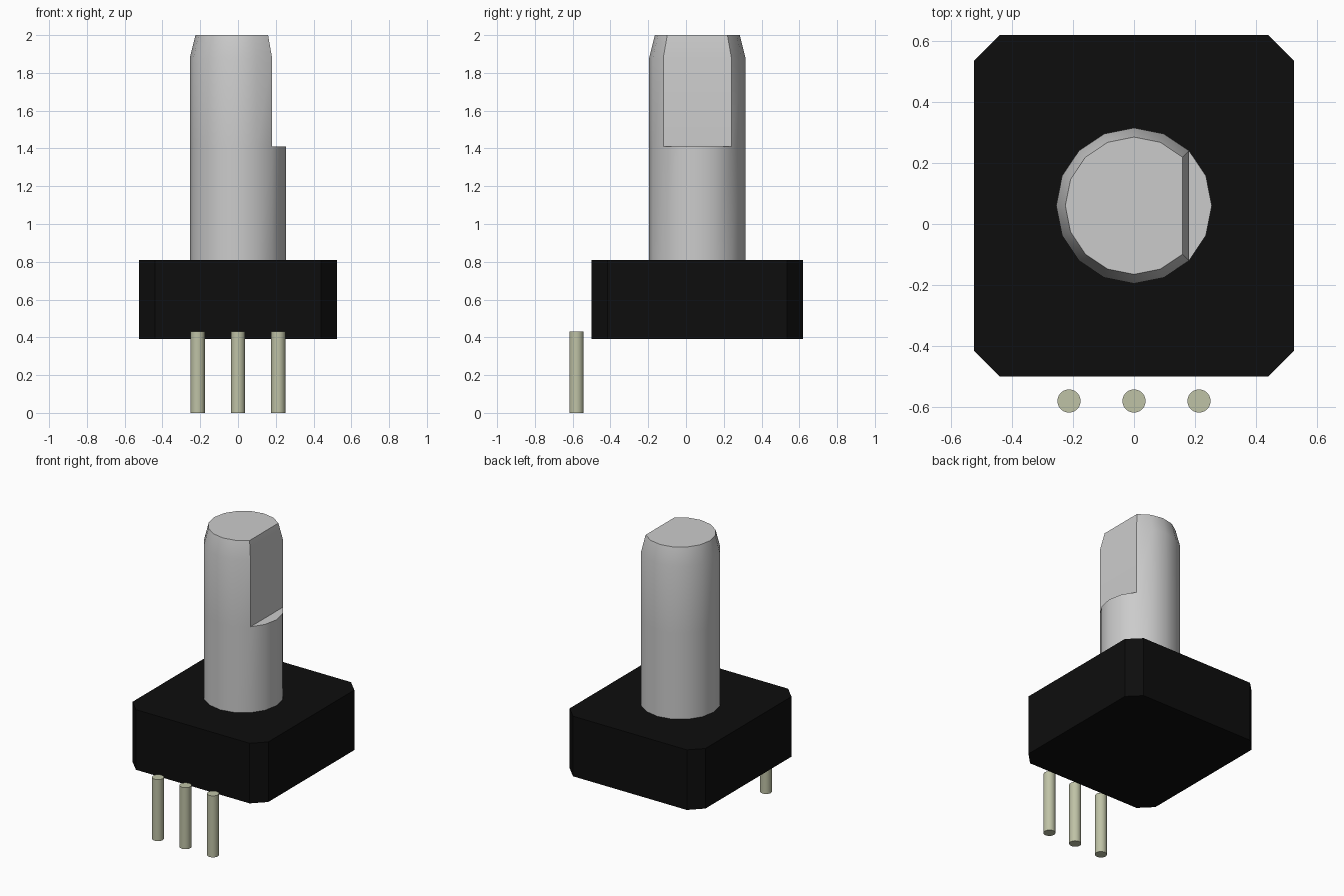
import bpy
import bmesh
import math

cube = bpy.data.objects.get("Cube")
if cube:
    bpy.data.objects.remove(cube, do_unlink=True)


def material(name, rgb, roughness=0.5):
    mat = bpy.data.materials.new(name)
    mat.use_nodes = True
    mat.diffuse_color = (*rgb, 1)
    bsdf = mat.node_tree.nodes["Principled BSDF"]
    bsdf.inputs["Base Color"].default_value = (*rgb, 1)
    bsdf.inputs["Roughness"].default_value = roughness
    return mat


grey = material("shaft grey", (0.60, 0.60, 0.60))
black = material("housing black", (0.004, 0.004, 0.004))
tin = material("pin tin", (0.52, 0.54, 0.38))


def finish(name, bm, mat, smooth=True):
    bmesh.ops.recalc_face_normals(bm, faces=bm.faces)
    mesh = bpy.data.meshes.new(name)
    bm.to_mesh(mesh)
    bm.free()
    mesh.materials.append(mat)
    obj = bpy.data.objects.new(name, mesh)
    bpy.context.collection.objects.link(obj)
    if smooth:
        bpy.ops.object.select_all(action="DESELECT")
        obj.select_set(True)
        bpy.context.view_layer.objects.active = obj
        bpy.ops.object.shade_smooth_by_angle(angle=math.radians(30))
    return obj


def bridge(bm, low, high):
    n = len(low)
    for i in range(n):
        j = (i + 1) % n
        bm.faces.new((low[i], low[j], high[j], high[i]))


# Housing: block with chamfered corners
X, Y0, Y1, C = 0.525, -0.50, 0.62, 0.085
outline = [(X, Y0 + C), (X, Y1 - C), (X - C, Y1), (C - X, Y1),
           (-X, Y1 - C), (-X, Y0 + C), (C - X, Y0), (X - C, Y0)]
bm = bmesh.new()
bottom = [bm.verts.new((x, y, 0.39)) for x, y in outline]
top = [bm.verts.new((x, y, 0.81)) for x, y in outline]
bridge(bm, bottom, top)
bm.faces.new(bottom)
bm.faces.new(top)
finish("housing", bm, black, smooth=False)

# Shaft: 16-sided, flat cut between the 45 degree corners, tapered tip
SIDES, RADIUS, CENTRE_Y = 16, 0.255, 0.06


def ring(bm, radius, z, steps):
    verts = []
    for i in steps:
        a = math.tau * i / SIDES
        verts.append(bm.verts.new((radius * math.cos(a),
                                   CENTRE_Y + radius * math.sin(a), z)))
    return verts


bm = bmesh.new()
full = range(2, 18)
cut = range(2, 15)
base = ring(bm, RADIUS, 0.81, full)
step = ring(bm, RADIUS, 1.41, full)
shoulder = ring(bm, RADIUS, 1.88, cut)
tip = ring(bm, 0.225, 2.0, cut)
bridge(bm, base, step)
bridge(bm, step[:13], shoulder)  # includes the flat
bridge(bm, shoulder, tip)
bm.faces.new(step[12:] + step[:1])  # ledge below the flat
bm.faces.new(base)
bm.faces.new(tip)
finish("shaft", bm, grey)

# Three pins in front of the housing
for name, x in (("right_pin", -0.213), ("middle_pin", 0), ("left_pin", 0.213)):
    bm = bmesh.new()
    bmesh.ops.create_cone(bm, cap_ends=True, segments=24,
                          radius1=0.038, radius2=0.038, depth=0.43)
    bmesh.ops.translate(bm, verts=bm.verts, vec=(x, -0.58, 0.215))
    finish(name, bm, tin)
